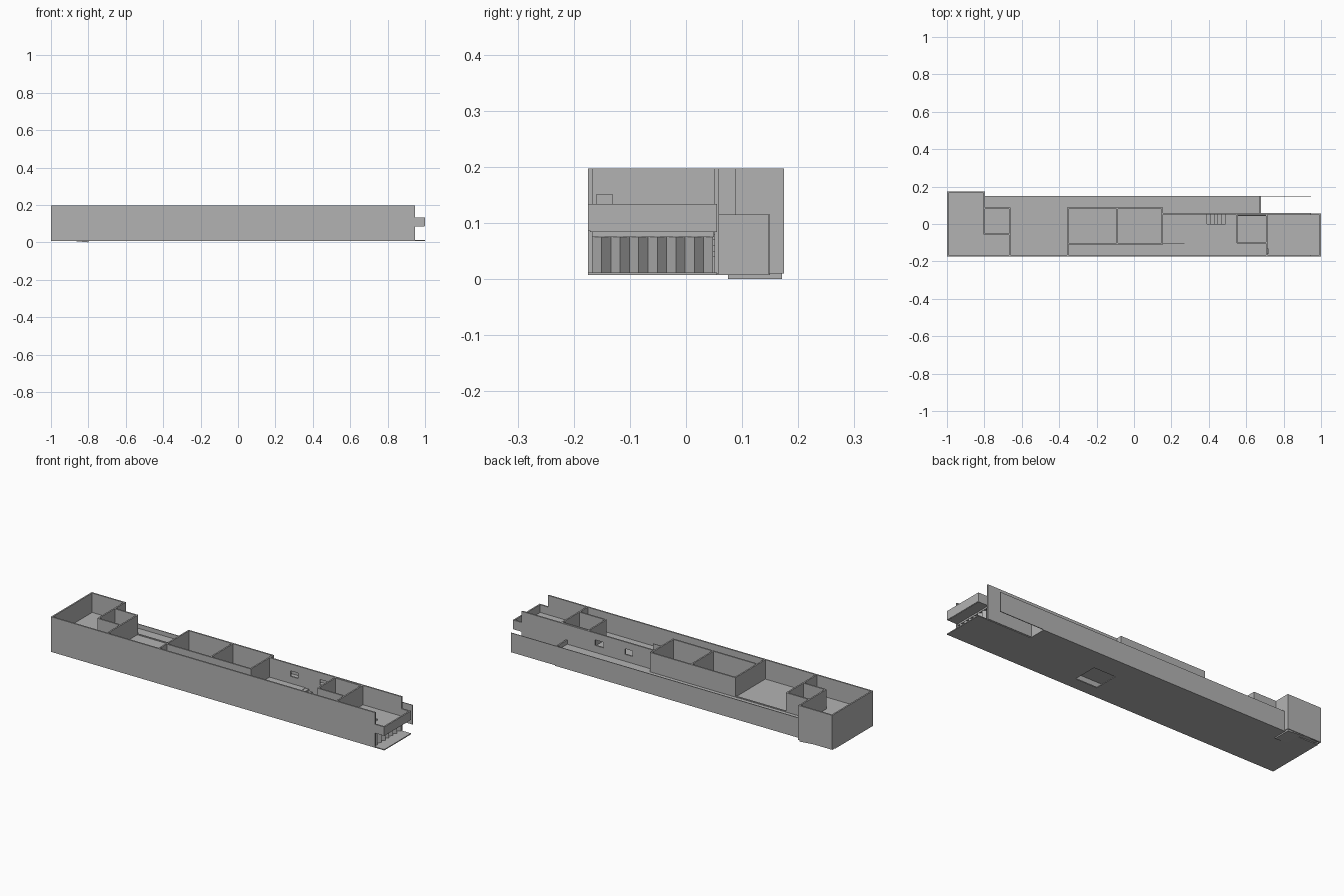
import bpy, bmesh, math

grey = bpy.data.materials.new("plain_grey")
grey.diffuse_color = (0.45, 0.45, 0.45, 1)

T = 0.008                               # wall thickness
Z0, ZF, ZT = 0.01, 0.092, 0.197         # ground, upper floor, wall top


def finish(name, bm):
    bmesh.ops.recalc_face_normals(bm, faces=bm.faces)
    me = bpy.data.meshes.new(name)
    bm.to_mesh(me)
    bm.free()
    me.materials.append(grey)
    ob = bpy.data.objects.new(name, me)
    bpy.context.collection.objects.link(ob)
    return ob


def add_box(bm, x0, x1, y0, y1, z0, z1):
    vs = bmesh.ops.create_cube(bm, size=1)["verts"]
    for v in vs:
        v.co = (x1 if v.co.x > 0 else x0, y1 if v.co.y > 0 else y0, z1 if v.co.z > 0 else z0)
    return vs


def boxes(name, *dims):
    bm = bmesh.new()
    for d in dims:
        add_box(bm, *d)
    return finish(name, bm)


def wall_x(name, x0, x1, y, z0=ZF, z1=ZT, t=T):
    return boxes(name, (x0, x1, y - t / 2, y + t / 2, z0, z1))


def wall_y(name, x, y0, y1, z0=ZF, z1=ZT, t=T):
    return boxes(name, (x - t / 2, x + t / 2, y0, y1, z0, z1))


# Ground slab, with an open shaft
boxes("ground_slab",
      (-1, 0.14, -0.175, 0.15, 0.007, 0.012),
      (0.14, 0.27, -0.175, -0.105, 0.007, 0.012),
      (0.14, 0.27, 0.03, 0.15, 0.007, 0.012),
      (0.27, 0.68, -0.175, 0.15, 0.007, 0.012),
      (0.68, 1, -0.175, 0.055, 0.007, 0.012))

# Sloping pad under the end room
bm = bmesh.new()
for v in add_box(bm, -0.996, -0.8, 0.075, 0.171, 0, 0.024):
    if v.co.z < 0.01 and v.co.x < -0.9:
        v.co.z = 0.018
finish("sloping_pad", bm)

# Upper floor, with the stair opening
boxes("upper_floor",
      (-0.996, -0.8, -0.171, 0.171, 0.084, ZF),
      (-0.8, 0.37, -0.171, 0.146, 0.084, ZF),
      (0.37, 0.49, -0.171, 0.0, 0.084, ZF),
      (0.37, 0.49, 0.056, 0.146, 0.084, ZF),
      (0.49, 0.68, -0.171, 0.146, 0.084, ZF),
      (0.68, 0.998, -0.171, 0.055, 0.084, ZF))

# Outer walls
wall_x("front_wall", -1, 0.945, -0.171, Z0)
wall_y("end_wall", -0.996, -0.175, 0.175, Z0)
wall_x("end_room_back_wall", -1, -0.8, 0.171, Z0)
wall_y("end_room_side_wall", -0.8, -0.055, 0.175, Z0)
wall_x("low_back_wall", -0.8, 0.945, 0.148, Z0, 0.115, 0.004)
wall_y("low_return_wall", 0.675, 0.055, 0.148, Z0, 0.115)

# Upper storey room walls
wall_x("store_front_wall", -0.8, -0.665, -0.055)
wall_x("store_back_wall", -0.8, -0.665, 0.085)
wall_y("hall_left_wall", -0.665, -0.171, 0.089)
wall_x("hall_sill", -0.665, -0.355, 0.085, ZF, 0.096)
wall_y("hall_right_wall", -0.355, -0.171, 0.089)
wall_x("rooms_back_wall", -0.355, 0.154, 0.085)
wall_x("corridor_wall", -0.355, 0.154, -0.105)
wall_x("corridor_screen", 0.154, 0.27, -0.105, ZF, 0.14, 0.003)
for i, x in enumerate((-0.09, 0.15)):
    wall_y(f"room_divider_{i + 1}", x, -0.105, 0.085)
wall_y("box_room_left_wall", 0.55, -0.1, 0.055)
wall_x("box_room_front_wall", 0.55, 0.71, -0.1)
wall_x("box_room_back_wall", 0.55, 0.71, 0.045, t=0.005)
wall_y("terrace_wall", 0.71, -0.171, 0.055)
boxes("terrace_door", (0.714, 0.718, -0.16, -0.13, ZF, 0.151))

# Rear wall with two window openings
yr = (0.051, 0.059)
dims = [(0.15, 0.945, *yr, Z0, 0.13), (0.15, 0.945, *yr, 0.16, ZT)]
edges = [0.15, 0.28, 0.325, 0.455, 0.505, 0.945]
dims += [(a, b, *yr, 0.13, 0.16) for a, b in zip(edges[::2], edges[1::2])]
boxes("rear_wall", *dims)

# Balcony parapet
boxes("balcony_parapet",
      (0.992, 1, -0.175, 0.055, 0.086, 0.134),
      (0.945, 0.992, -0.175, -0.167, 0.086, 0.134),
      (0.945, 0.992, 0.047, 0.055, 0.086, 0.134))

# Folding screen below the balcony
bm = bmesh.new()
n = 13
rows = []
for i in range(n + 1):
    x, y = 0.925 + 0.018 * (i % 2), -0.167 + i * 0.215 / n
    rows.append([bm.verts.new((x, y, z)) for z in (0.012, 0.075)])
for a, b in zip(rows, rows[1:]):
    bm.faces.new((a[0], b[0], b[1], a[1]))
finish("folding_screen", bm)
boxes("screen_header", (0.925, 0.94, -0.167, 0.05, 0.075, 0.085))

# Stairs
boxes("stairs", *[(0.37 + 0.02 * i, 0.39 + 0.02 * i, 0, 0.052, 0.012, 0.09 - 0.01 * i)
                  for i in range(6)])

# Terrace post
bm = bmesh.new()
bmesh.ops.create_cone(bm, cap_ends=True, segments=12, radius1=0.007, radius2=0.007, depth=0.09)
bmesh.ops.translate(bm, verts=bm.verts, vec=(0.87, -0.06, 0.055))
finish("terrace_post", bm)
